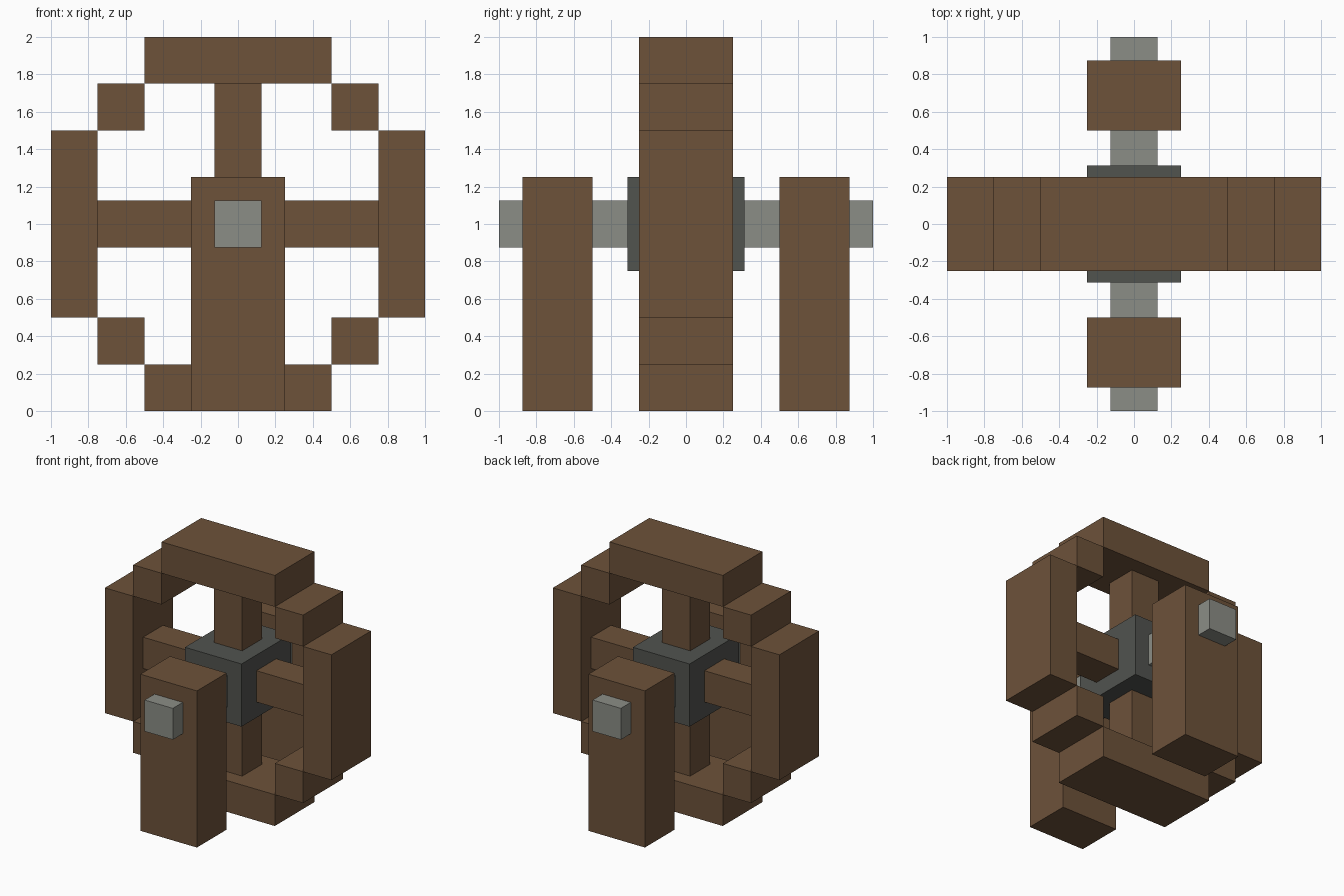
import bpy, bmesh
from mathutils import Matrix, Vector

cube = bpy.data.objects.get("Cube")
if cube:
    bpy.data.objects.remove(cube, do_unlink=True)


def material(name, hex_code):
    # sRGB hex to linear values
    rgb = [int(hex_code[i:i + 2], 16) / 255 for i in (0, 2, 4)]
    col = [c / 12.92 if c <= 0.04045 else ((c + 0.055) / 1.055) ** 2.4 for c in rgb] + [1.0]
    m = bpy.data.materials.new(name)
    m.use_nodes = True
    m.diffuse_color = col
    m.node_tree.nodes["Principled BSDF"].inputs["Base Color"].default_value = col
    return m


wood = material("brown wood", "6D523A")
steel = material("light grey metal", "8B8D86")
iron = material("dark grey metal", "51534F")


def box(name, centre, size, mat):
    bm = bmesh.new()
    bmesh.ops.create_cube(bm, size=1, matrix=Matrix.Diagonal((*size, 1)))
    mesh = bpy.data.meshes.new(name)
    bm.to_mesh(mesh)
    bm.free()
    mesh.materials.append(mat)
    ob = bpy.data.objects.new(name, mesh)
    ob.location = Vector(centre)
    bpy.context.collection.objects.link(ob)
    return ob


# Hub and the axle running through it
AXIS = 1.0
box("hub", (0, 0, AXIS), (0.5, 0.625, 0.5), iron)
box("axle", (0, 0, AXIS), (0.25, 2, 0.25), steel)

# Wheel: spokes and rim segments, mirrored about the axle
for s, side, level in ((1, "left", "top"), (-1, "right", "bottom")):
    box(f"{side}_spoke", (s * 0.5, 0, AXIS), (0.5, 0.25, 0.25), wood)
    box(f"{level}_spoke", (0, 0, AXIS + s * 0.5), (0.25, 0.25, 0.5), wood)
    box(f"{side}_rim", (s * 0.875, 0, AXIS), (0.25, 0.5, 1), wood)
    box(f"{level}_rim", (0, 0, AXIS + s * 0.875), (1, 0.5, 0.25), wood)
    for t, corner in ((1, "top"), (-1, "bottom")):
        box(f"{corner}_{side}_rim_corner", (s * 0.625, 0, AXIS + t * 0.625),
            (0.25, 0.5, 0.25), wood)

# Support posts carrying the axle
for s, end in ((-1, "front"), (1, "back")):
    box(f"{end}_post", (0, s * 0.6875, 0.625), (0.5, 0.375, 1.25), wood)
